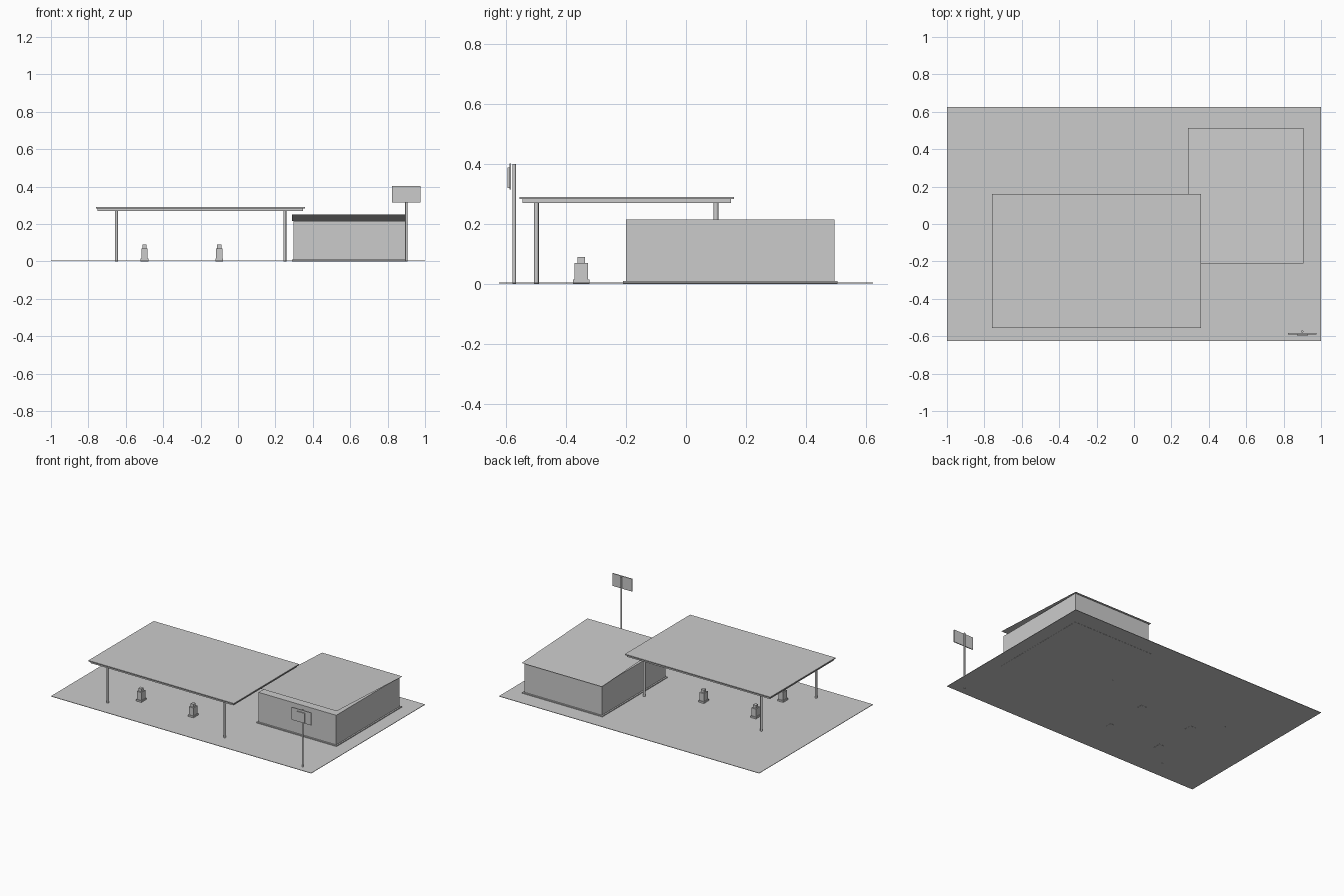
import bpy
import bmesh
from mathutils import Matrix

cube = bpy.data.objects.get("Cube")
if cube:
    bpy.data.objects.remove(cube, do_unlink=True)

# Single flat grey for the whole model
GREY = (0.6, 0.6, 0.6, 1)
grey = bpy.data.materials.new("plain_grey")
grey.use_nodes = True
grey.diffuse_color = GREY
grey.node_tree.nodes["Principled BSDF"].inputs["Base Color"].default_value = GREY


def add_object(name, bm):
    mesh = bpy.data.meshes.new(name)
    bm.to_mesh(mesh)
    bm.free()
    mesh.materials.append(grey)
    obj = bpy.data.objects.new(name, mesh)
    bpy.context.collection.objects.link(obj)
    return obj


def add_box(bm, x, y, z):
    """Box from (low, high) ranges on each axis."""
    size = [hi - lo for lo, hi in (x, y, z)]
    mid = [(hi + lo) / 2 for lo, hi in (x, y, z)]
    bmesh.ops.create_cube(bm, size=1, matrix=Matrix.Translation(mid) @ Matrix.Diagonal((*size, 1)))


def box(name, x, y, z):
    bm = bmesh.new()
    add_box(bm, x, y, z)
    return add_object(name, bm)


def post(name, x, y, z, radius):
    bm = bmesh.new()
    bmesh.ops.create_cone(bm, cap_ends=True, segments=16, radius1=radius, radius2=radius,
                          depth=z[1] - z[0], matrix=Matrix.Translation((x, y, sum(z) / 2)))
    obj = add_object(name, bm)
    for face in obj.data.polygons:
        face.use_smooth = len(face.vertices) == 4
    return obj


def pump(name, x, y):
    """Stepped pump: foot, body and narrow head."""
    bm = bmesh.new()
    for wide, deep, low, high in ((0.042, 0.054, 0, 0.015),
                                  (0.034, 0.044, 0.015, 0.07),
                                  (0.022, 0.026, 0.07, 0.09)):
        add_box(bm, (x - wide / 2, x + wide / 2), (y - deep / 2, y + deep / 2), (low, high))
    return add_object(name, bm)


# Forecourt slab
box("forecourt", (-1, 1), (-0.625, 0.625), (0.001, 0.004))

# Shop: plinth, walls and a thin roof sheet raised at the front
box("shop_plinth", (0.288, 0.905), (-0.21, 0.507), (0, 0.01))
box("shop_walls", (0.298, 0.895), (-0.2, 0.497), (0.01, 0.215))
bm = bmesh.new()
bm.faces.new([bm.verts.new(p) for p in ((0.288, -0.21, 0.25), (0.905, -0.21, 0.25),
                                        (0.905, 0.512, 0.216), (0.288, 0.512, 0.216))])
add_object("shop_roof", bm)

# Canopy with stepped edge on four posts
box("canopy_top", (-0.76, 0.358), (-0.557, 0.16), (0.283, 0.29))
box("canopy_underside", (-0.75, 0.348), (-0.547, 0.15), (0.27, 0.283))
for side, x in (("right", -0.65), ("left", 0.25)):
    for end, y in (("front", -0.5), ("back", 0.1)):
        post(f"canopy_post_{end}_{side}", x, y, (0, 0.27), 0.008)

# Four pumps in two rows
for side, x in (("right", -0.5), ("left", -0.1)):
    for end, y in (("front", -0.35), ("back", -0.05)):
        pump(f"pump_{end}_{side}", x, y)

# Roadside sign
post("sign_pole", 0.9, -0.574, (0, 0.4), 0.006)
box("sign_board", (0.824, 0.975), (-0.59, -0.584), (0.315, 0.402))
box("sign_plate", (0.872, 0.93), (-0.596, -0.59), (0.32, 0.388))
